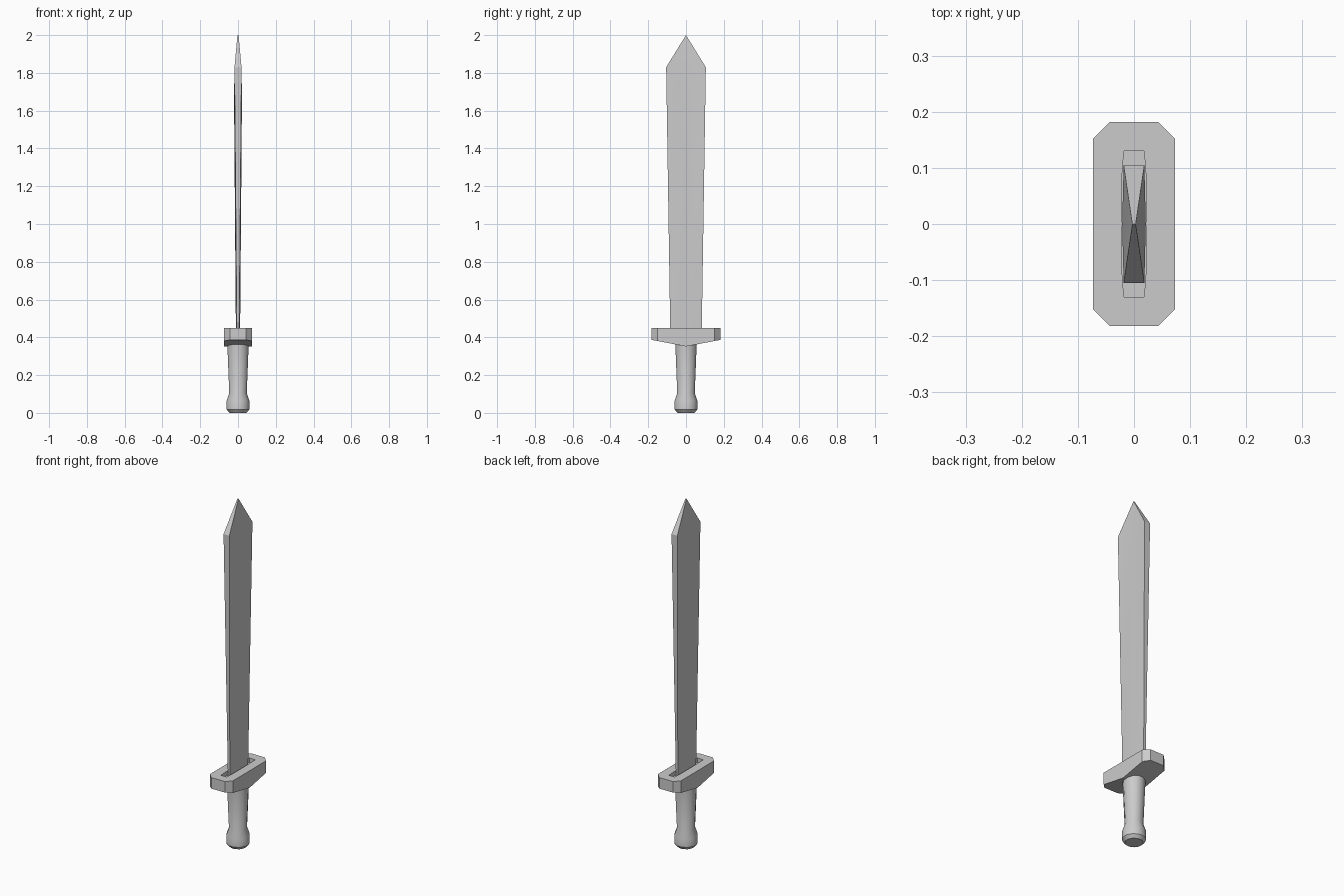
import bpy, bmesh, math

cube = bpy.data.objects.get("Cube")
if cube:
    bpy.data.objects.remove(cube, do_unlink=True)

grey = bpy.data.materials.new("plain_grey")
grey.use_nodes = True
GREY = (0.6, 0.6, 0.6, 1)
grey.diffuse_color = GREY
grey.node_tree.nodes["Principled BSDF"].inputs["Base Color"].default_value = GREY


def loft(name, rings, angle, split_base=False):
    """Skin matching rings of points, cap both ends and shade by angle."""
    bm = bmesh.new()
    rows = [[bm.verts.new(p) for p in ring] for ring in rings]
    n = len(rows[0])
    for a, b in zip(rows, rows[1:]):
        for i in range(n):
            j = (i + 1) % n
            bm.faces.new((a[i], a[j], b[j], b[i]))
    base = rows[0]
    if split_base:
        half = n // 2
        bm.faces.new(base[:half + 1])
        bm.faces.new(base[half:] + base[:1])
    else:
        bm.faces.new(base)
    bm.faces.new(rows[-1])
    bmesh.ops.remove_doubles(bm, verts=bm.verts, dist=0.0005)
    bmesh.ops.recalc_face_normals(bm, faces=bm.faces)
    mesh = bpy.data.meshes.new(name)
    bm.to_mesh(mesh)
    bm.free()
    mesh.materials.append(grey)
    obj = bpy.data.objects.new(name, mesh)
    bpy.context.collection.objects.link(obj)
    bpy.ops.object.select_all(action='DESELECT')
    obj.select_set(True)
    bpy.context.view_layer.objects.active = obj
    bpy.ops.object.shade_smooth_by_angle(angle=math.radians(angle))
    return obj


def circle(radius, z, sides=12):
    return [(radius * math.cos(math.tau * (i + 0.5) / sides),
             radius * math.sin(math.tau * (i + 0.5) / sides), z)
            for i in range(sides)]


def long_octagon(x, y, cx, cy, height):
    """Chamfered outline with a point at the middle of each long side."""
    outline = [(x, 0), (x, cy), (cx, y), (-cx, y), (-x, cy),
               (-x, 0), (-x, -cy), (-cx, -y), (cx, -y), (x, -cy)]
    return [(px, py, height(py)) for px, py in outline]


def blade_section(ridge, edge, y, ridge_z, edge_z):
    return [(ridge, 0, ridge_z), (edge, y, edge_z), (-edge, y, edge_z),
            (-ridge, 0, ridge_z), (-edge, -y, edge_z), (edge, -y, edge_z)]


# Handle: round pommel and flared grip
handle = [(0.047, 0), (0.062, 0.018), (0.062, 0.065), (0.048, 0.105), (0.059, 0.375)]
loft("handle", [circle(r, z) for r, z in handle], 32)

# Guard: chamfered bar with a V-shaped underside and a shallow blade slot
outer = (0.073, 0.182, 0.043, 0.152)
slot = (0.021, 0.13, 0.018, 0.09)
loft("guard", [
    long_octagon(*outer, lambda y: 0.352 + 0.19 * abs(y)),
    long_octagon(*outer, lambda y: 0.45),
    long_octagon(*slot, lambda y: 0.45),
    long_octagon(*slot, lambda y: 0.425),
], 5, split_base=True)

# Blade: widening toward the point, with a slight ridge on each side
loft("blade", [
    blade_section(0.011, 0.006, 0.083, 0.41, 0.41),
    blade_section(0.021, 0.0185, 0.105, 1.67, 1.83),
    blade_section(0.003, 0.003, 0, 2, 2),
], 20)
